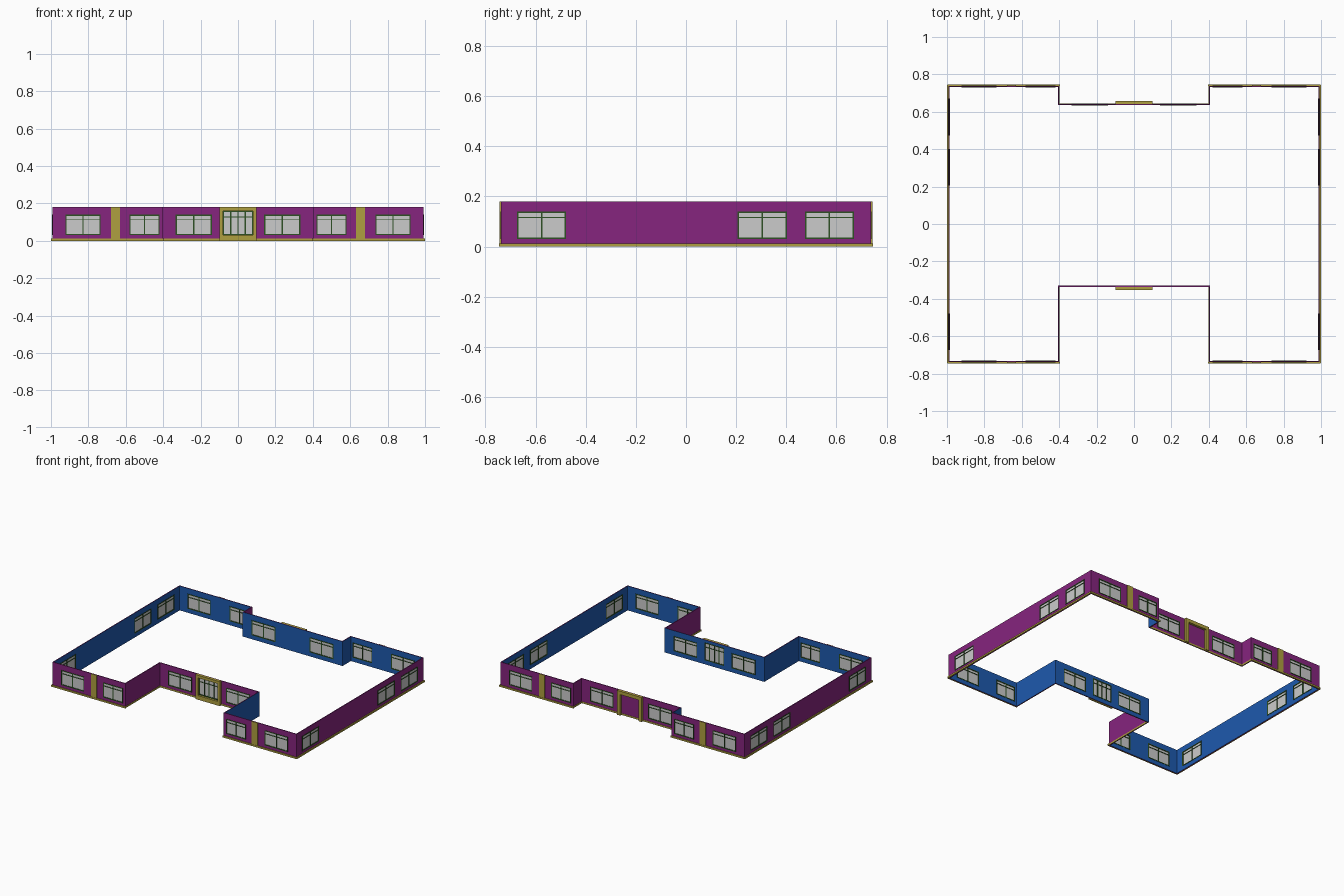
import bpy, bmesh
from mathutils import Vector, Matrix

if "Cube" in bpy.data.objects:
    bpy.data.objects.remove(bpy.data.objects["Cube"])

H, T = 0.18, 0.006            # wall height and thickness
Z0, Z1, ZP = 0.03, 0.14, 0.16  # sill, window head, entrance window head


def material(name, rgb):
    m = bpy.data.materials.new(name)
    m.diffuse_color = (*rgb, 1)
    m.use_nodes = True
    m.node_tree.nodes["Principled BSDF"].inputs["Base Color"].default_value = m.diffuse_color
    return m


purple = material("outer_purple", (0.24, 0.018, 0.21))
blue = material("inner_blue", (0.013, 0.1, 0.42))
yellow = material("trim_yellow", (0.43, 0.35, 0.05))
green = material("frame_green", (0.026, 0.08, 0.017))


def finish(bm, name, mats=()):
    bmesh.ops.recalc_face_normals(bm, faces=bm.faces) if name != "walls" else None
    me = bpy.data.meshes.new(name)
    bm.to_mesh(me)
    bm.free()
    ob = bpy.data.objects.new(name, me)
    bpy.context.collection.objects.link(ob)
    for m in mats:
        me.materials.append(m)
    return ob


class Run:
    """One straight wall: s runs along it, t points outward."""

    def __init__(self, p, q):
        self.p, q = Vector((*p, 0)), Vector((*q, 0))
        self.len = (q - self.p).length
        self.d = (q - self.p).normalized()
        self.n = Vector((self.d.y, -self.d.x, 0))

    def at(self, s, t, z):
        return self.p + self.d * s + self.n * t + Vector((0, 0, z))

    def span(self, a, b):
        # world coordinates along the wall's axis -> sorted distances
        k = 0 if abs(self.d.x) > 0.5 else 1
        return sorted(((a - self.p[k]) * self.d[k], (b - self.p[k]) * self.d[k]))

    def box(self, bm, s0, s1, t0, t1, z0, z1):
        c = self.at((s0 + s1) / 2, (t0 + t1) / 2, (z0 + z1) / 2)
        m = Matrix((self.d * (s1 - s0), self.n * (t1 - t0),
                    Vector((0, 0, z1 - z0)))).transposed().to_4x4()
        m.translation = c
        bmesh.ops.create_cube(bm, size=1, matrix=m)


walls, plinth, pilasters, portals, frames, panes = (bmesh.new() for _ in range(6))


def window(run, a, b, z0, z1, cols, transom):
    w, t0, t1 = 0.006, -T - 0.002, 0.002
    run.box(panes, a, b, -T / 2 - 0.001, -T / 2 + 0.001, z0, z1)
    for i in range(cols + 1):
        s = a + w / 2 + (b - a - w) * i / cols
        run.box(frames, s - w / 2, s + w / 2, t0, t1, z0, z1)
    for z, h in ((z0, w), (z1 - w, w), (transom, 0.004)):
        run.box(frames, a, b, t0, t1, z, z + h)


# footprint, counter-clockwise from the front left corner
X, Y, W, YF, YB = 0.993, 0.738, 0.4, -0.336, 0.641
outline = [(-X, -Y), (-W, -Y), (-W, YF), (W, YF), (W, -Y), (X, -Y),
           (X, Y), (W, Y), (W, YB), (-W, YB), (-W, Y), (-X, Y)]
left = [(-0.923, -0.735), (-0.58, -0.42)]
right = [(0.42, 0.58), (0.735, 0.923)]
middle = [(-0.333, -0.14), (0.14, 0.333)]
side = [(-0.674, -0.478), (0.206, 0.402), (0.474, 0.67)]
openings = {0: left, 2: middle, 4: right, 5: side, 6: right, 8: middle,
            10: left, 11: side}
outer = (0, 4, 5, 6, 10, 11)

for i, p in enumerate(outline):
    run = Run(p, outline[(i + 1) % len(outline)])
    holes = [(*run.span(a, b), Z1) for a, b in openings.get(i, [])]
    for a, b, _ in holes:
        window(run, a, b, Z0, Z1, 2, 0.113)
    if i == 2:  # front entrance glazing
        a, b = run.span(-0.08, 0.08)
        holes.append((a, b, ZP))
        window(run, a, b, Z0, ZP, 4, 0.125)

    # wall skin with window openings left out
    cuts = sorted({0, run.len, *(s for h in holes for s in h[:2])})
    rows = [0, Z0, Z1, ZP, H]
    for s0, s1 in zip(cuts, cuts[1:]):
        for z0, z1 in zip(rows, rows[1:]):
            if any(h[0] <= s0 < h[1] and Z0 <= z0 < h[2] for h in holes):
                continue
            walls.faces.new([walls.verts.new(run.at(s, 0, z)) for s, z in
                             ((s0, z0), (s1, z0), (s1, z1), (s0, z1))])

    # base trim, deeper on the outer walls
    o = 0.007 if i in outer else 0.002
    e = 0.005 if i in outer else 0
    run.box(plinth, -e, run.len + e, -0.001, o, 0, 0.012)

    # pilaster between the wing windows
    if i in (0, 4, 6, 10):
        sign = 1 if i in (4, 6) else -1
        a, b = run.span(sign * 0.63, sign * 0.678)
        run.box(pilasters, a, b, -0.001, 0.005, 0, H)

    # entrance surrounds: glazed front, blank back doorway
    if i in (2, 8):
        a, b = run.span(-0.1, 0.1)
        j = 0.02 if i == 2 else 0.025
        run.box(portals, a, a + j, -0.001, 0.017, 0, H)
        run.box(portals, b - j, b, -0.001, 0.017, 0, H)
        run.box(portals, a + j, b - j, -0.001, 0.017, H - j, H)
        if i == 2:
            run.box(portals, a + j, b - j, -0.001, 0.017, 0, Z0)

bmesh.ops.remove_doubles(walls, verts=walls.verts, dist=1e-4)
wall = finish(walls, "walls", (purple, blue))
solid = wall.modifiers.new("thickness", 'SOLIDIFY')
solid.thickness = T
solid.offset = -1
solid.use_even_offset = True
solid.material_offset = 1   # inner skin is blue

finish(plinth, "base_trim", (yellow,))
finish(pilasters, "pilasters", (yellow,))
finish(portals, "entrance_surrounds", (yellow,))
finish(frames, "window_frames", (green,))
finish(panes, "window_panes")
